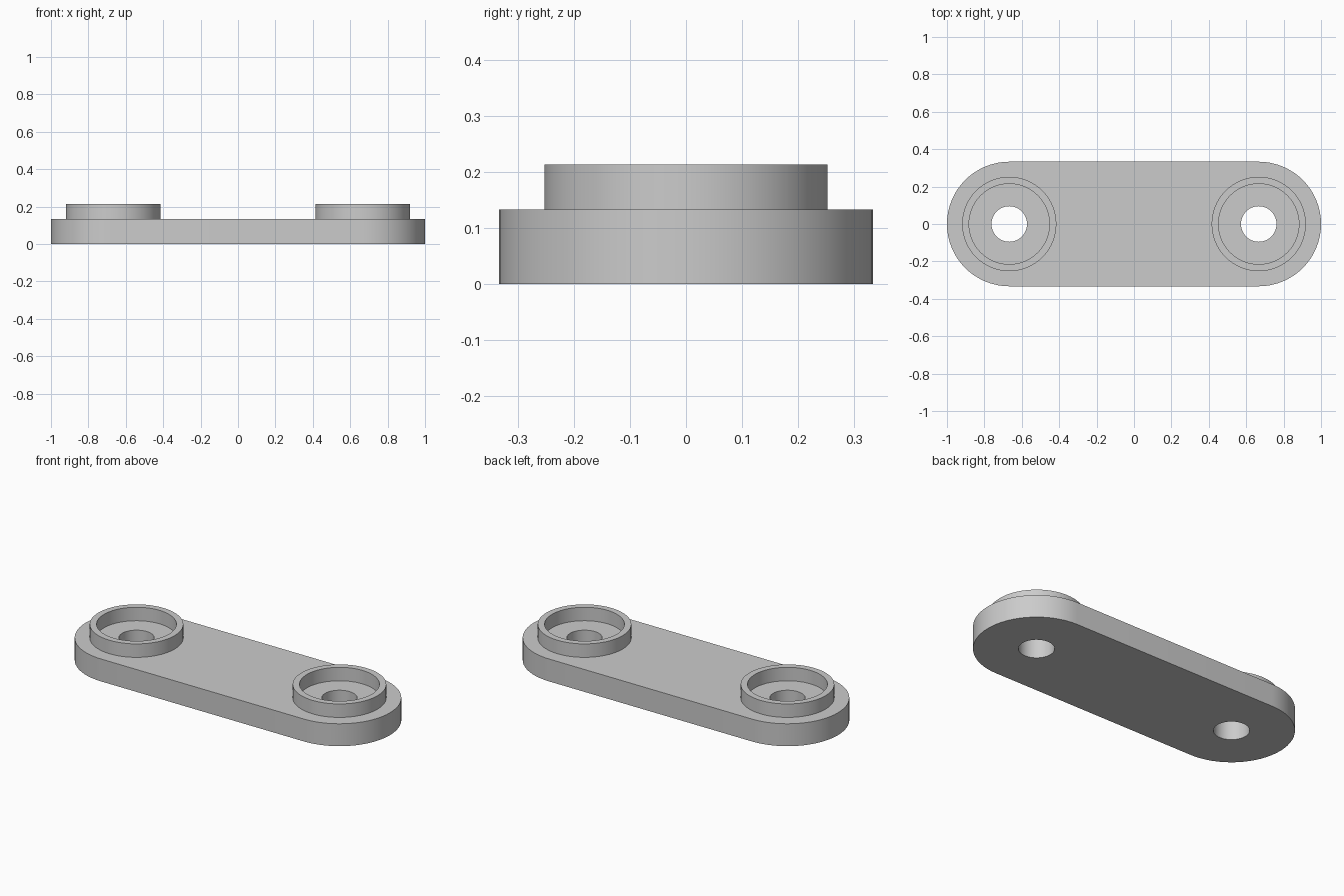
import bpy, bmesh
from math import pi, sin, cos, radians

END_X = 0.667        # distance of each end centre from the middle
END_R = 0.333
PLATE_H = 0.133
RING_TOP = 0.213
RING_OUT, RING_IN = 0.252, 0.215
HOLE_R = 0.095
SIDES = 64

cube = bpy.data.objects.get("Cube")
if cube:
    bpy.data.objects.remove(cube, do_unlink=True)

grey = bpy.data.materials.new("plain grey")
grey.use_nodes = True
colour = (0.6, 0.6, 0.6, 1)
grey.diffuse_color = colour
grey.node_tree.nodes["Principled BSDF"].inputs["Base Color"].default_value = colour


def make_object(name, bm):
    bmesh.ops.recalc_face_normals(bm, faces=bm.faces)
    mesh = bpy.data.meshes.new(name)
    bm.to_mesh(mesh)
    bm.free()
    mesh.materials.append(grey)
    obj = bpy.data.objects.new(name, mesh)
    bpy.context.collection.objects.link(obj)
    return obj


def select_only(obj):
    bpy.ops.object.select_all(action='DESELECT')
    obj.select_set(True)
    bpy.context.view_layer.objects.active = obj


def smooth(obj):
    select_only(obj)
    bpy.ops.object.shade_smooth_by_angle(angle=radians(30))


def prism(name, outline, z0, z1):
    bm = bmesh.new()
    base = bm.faces.new([bm.verts.new((x, y, z0)) for x, y in outline])
    top = bmesh.ops.extrude_face_region(bm, geom=[base])["geom"]
    verts = [v for v in top if isinstance(v, bmesh.types.BMVert)]
    bmesh.ops.translate(bm, verts=verts, vec=(0, 0, z1 - z0))
    return make_object(name, bm)


def arc(cx, radius, start, sweep, count):
    return [(cx + radius * cos(start + sweep * i / count),
             radius * sin(start + sweep * i / count)) for i in range(count + 1)]


# Round-ended base plate
half = SIDES // 2
outline = arc(END_X, END_R, -pi / 2, pi, half) + arc(-END_X, END_R, pi / 2, pi, half)
plate = prism("base_plate", outline, 0, PLATE_H)

# Through holes
for side in (-1, 1):
    circle = arc(side * END_X, HOLE_R, 0, 2 * pi, SIDES)[:-1]
    cutter = prism("hole_cutter", circle, -0.1, PLATE_H + 0.1)
    cutter.hide_render = True
    cut = plate.modifiers.new("hole", 'BOOLEAN')
    cut.operation = 'DIFFERENCE'
    cut.solver = 'EXACT'
    cut.object = cutter
    select_only(plate)
    bpy.ops.object.modifier_apply(modifier=cut.name)
    bpy.data.objects.remove(cutter, do_unlink=True)
smooth(plate)

# Raised rims, spun from their wall section
for side, name in ((1, "left_rim"), (-1, "right_rim")):
    bm = bmesh.new()
    section = [(RING_OUT, PLATE_H), (RING_OUT, RING_TOP), (RING_IN, RING_TOP), (RING_IN, PLATE_H)]
    verts = [bm.verts.new((r, 0, z)) for r, z in section]
    edges = [bm.edges.new(pair) for pair in zip(verts, verts[1:])]
    bmesh.ops.spin(bm, geom=verts + edges, cent=(0, 0, 0), axis=(0, 0, 1),
                   angle=2 * pi, steps=SIDES)
    bmesh.ops.remove_doubles(bm, verts=bm.verts, dist=0.0001)
    bmesh.ops.translate(bm, verts=bm.verts, vec=(side * END_X, 0, 0))
    # Face the rim outwards from its wall
    rim = make_object(name, bm)
    if max(rim.data.polygons, key=lambda p: p.center.z).normal.z < 0:
        rim.data.flip_normals()
    smooth(rim)
